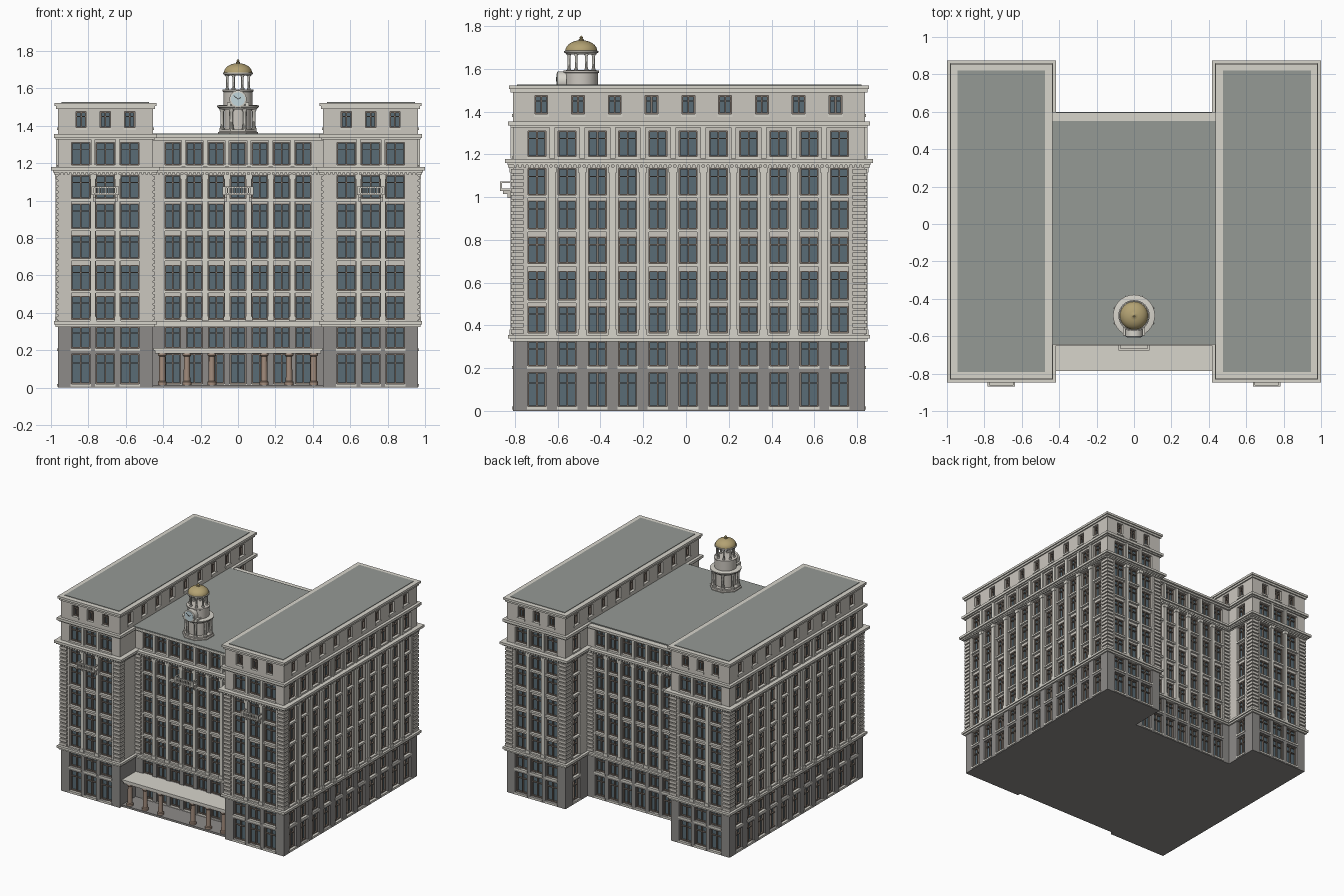
import bpy, bmesh
from math import sin, cos, pi, radians
from mathutils import Matrix, Vector

if "Cube" in bpy.data.objects:
    bpy.data.objects.remove(bpy.data.objects["Cube"])

COL = dict(stone=(.60, .57, .52), trim=(.68, .66, .60), base=(.27, .26, .25), glass=(.10, .15, .18),
           frame=(.22, .18, .15), roof=(.30, .32, .30), gold=(.45, .36, .17), brown=(.36, .26, .20),
           dial=(.55, .68, .72), dark=(.05, .05, .05))
MAT = {}
for k, c in COL.items():
    MAT[k] = bpy.data.materials.new(k)
    MAT[k].diffuse_color = (*c, 1)

parts = {}
QUADS = [(0, 2, 3, 1), (4, 5, 7, 6), (0, 1, 5, 4), (2, 6, 7, 3), (0, 4, 6, 2), (1, 3, 7, 5)]


def box(name, mat, x, y, z, M=None):
    """Axis-aligned box (optionally transformed) collected into a named part."""
    vs, fs = parts.setdefault((name, mat), ([], []))
    n = len(vs)
    for c in range(8):
        p = Vector((x[c & 1], y[c >> 1 & 1], z[c >> 2 & 1]))
        vs.append(M @ p if M else p)
    fs += [tuple(n + i for i in q) for q in QUADS]


def finish(name, mat, bm, smooth=False):
    bmesh.ops.recalc_face_normals(bm, faces=bm.faces)
    me = bpy.data.meshes.new(name)
    bm.to_mesh(me)
    bm.free()
    me.materials.append(MAT[mat])
    ob = bpy.data.objects.new(name, me)
    bpy.context.collection.objects.link(ob)
    if smooth:
        bpy.ops.object.select_all(action='DESELECT')
        ob.select_set(True)
        bpy.context.view_layer.objects.active = ob
        bpy.ops.object.shade_smooth_by_angle(angle=radians(35))


def lathe(name, mat, profile, centres, n=24, M=Matrix()):
    """Turned solid from an (r, z) profile, repeated at every centre."""
    bm = bmesh.new()
    for c in centres:
        rings = [[bm.verts.new(M @ Vector((r * cos(2 * pi * i / n), r * sin(2 * pi * i / n), z)) + Vector(c))
                  for i in range(n)] for r, z in profile]
        for a, b in zip(rings, rings[1:]):
            for i in range(n):
                j = (i + 1) % n
                bm.faces.new((a[i], a[j], b[j], b[i]))
        bm.faces.new(rings[0])
        bm.faces.new(rings[-1])
    finish(name, mat, bm, True)


REC = -.03
GROUND = [(.02, .18), (.21, .325)]
SHAFT = [(.365, .49), (.52, .655), (.69, .815), (.85, .985), (1.01, 1.135)]
TOP = [(1.19, 1.31)]


def window(nm, M, u0, u1, z0, z1):
    d, t, m = (-.018, .01), .006, (u0 + u1) / 2
    d = (-.018, -REC)
    f = (.016, -REC)
    for a, b in ((u0, u0 + t), (u1 - t, u1), (m - .004, m + .004)):
        box(nm + "_window_frames", 'frame', (a, b), f, (z0, z1), M)
    zt = z0 + (z1 - z0) * .68
    for a, b in ((z0, z0 + t), (z1 - t, z1), (zt, zt + .005)):
        box(nm + "_window_frames", 'frame', (u0, u1), f, (a, b), M)


def wall(nm, M, L, bays, levels, mat, z0, z1, front=0):
    """Piers and spandrels around a grid of openings; local y points inwards."""
    e = [-L / 2] + [v for c, w in bays for v in (c - w / 2, c + w / 2)] + [L / 2]
    for a, b in zip(e[::2], e[1::2]):
        box(nm + "_wall", mat, (a, b), (0, -REC), (z0, z1), M)
    zs = [z0] + [v for l in levels for v in l] + [z1]
    for u, v in zip(e[1::2], e[2::2]):
        for i, (a, b) in enumerate(zip(zs[::2], zs[1::2])):
            inner = 0 < i < len(levels)
            box(nm + "_spandrels", mat, (u, v), (front if inner else 0, -REC), (a, b), M)
        for a, b in levels:
            window(nm, M, u, v, a, b)
            box(nm + "_sills", 'trim', (u - .005, v + .005), (-.005, .02), (a - .014, a), M)
    return e


def facade(nm, cx, cy, ang, L, bays):
    M = Matrix.Translation((cx, cy, 0)) @ Matrix.Rotation(radians(ang), 4, 'Z')
    wall(nm + "_base", M, L, bays, GROUND, 'base', 0, .335)
    e = wall(nm + "_shaft", M, L, bays, SHAFT, 'stone', .335, 1.17, .012)
    wall(nm + "_top", M, L, bays, TOP, 'stone', 1.17, 1.335)
    # pilasters with capitals and feet between bays
    for a, b in zip(e[2:-2:2], e[3:-2:2]):
        c, h = (a + b) / 2, min((b - a) / 2 - .002, .016)
        n = nm + "_pilasters"
        box(n, 'trim', (c - h, c + h), (-.012, .01), (.355, 1.14), M)
        box(n, 'trim', (c - h - .004, c + h + .004), (-.016, .01), (1.115, 1.14), M)
        box(n, 'trim', (c - h - .004, c + h + .004), (-.016, .01), (.355, .38), M)
        box(n, 'trim', (c - h * .8, c + h * .8), (-.01, .01), (1.18, 1.33), M)
    # dentils under the main cornice
    k = int(L / .022)
    for i in range(k):
        u = -L / 2 + (i + .5) * L / k
        box(nm + "_dentils", 'trim', (u - .006, u + .006), (-.022, .01), (1.138, 1.152), M)


def attic(nm, cx, cy, ang, L, bays):
    M = Matrix.Translation((cx, cy, 0)) @ Matrix.Rotation(radians(ang), 4, 'Z')
    wall(nm + "_attic", M, L, bays, [(1.39, 1.475)], 'stone', 1.335, 1.505)


def quoins(nm, x, y, h=.06):
    """Stack of rusticated corner blocks."""
    for i in range(26):
        z = .36 + i * .03
        box(nm, 'stone', (x[0], x[1]), (y[0], y[1]), (z, z + .021))


X0, X1, Y0, Y1, CY0, CY1 = .455, .963, -.81, .838, -.615, .565
WC, WL, YC, YL = (X0 + X1) / 2, X1 - X0, (Y0 + Y1) / 2, Y1 - Y0
three = [(-.131, .1), (0, .1), (.131, .1)]
eleven = [(-.1415 * 5 + .1415 * i - .004, .085) for i in range(11)]
seven = [((i - 3) * .1165, .084) for i in range(7)]
at3 = [(-.13, .055), (0, .055), (.13, .055)]
at9 = [((i - 4) * .172 - .003, .06) for i in range(9)]

# wings
for s, side in ((1, "right"), (-1, "left")):
    def sx(a, b): return tuple(sorted((s * a, s * b)))
    r = -REC
    box(side + "_wing_glazing", 'glass', sx(X0 + r, X1 - r), (Y0 + r, Y1 - r), (.01, 1.5))
    box(side + "_wing_floor", 'base', sx(X0, X1), (Y0, Y1), (0, .015))
    facade(side + "_wing_front", s * WC, Y0, 0, WL, three)
    facade(side + "_wing_rear", s * WC, Y1, 180, WL, three)
    facade(side + "_wing_side", s * X1, YC, 90 * s, YL, [(c * s, w) for c, w in eleven[::s]])
    facade(side + "_inner_front", s * X0, (Y0 + CY0) / 2, -90 * s, CY0 - Y0, [])
    facade(side + "_inner_rear", s * X0, (Y1 + CY1) / 2, -90 * s, Y1 - CY1, [(0, .085)])
    attic(side + "_front", s * WC, Y0, 0, WL, at3)
    attic(side + "_rear", s * WC, Y1, 180, WL, at3)
    attic(side + "_outer", s * X1, YC, 90 * s, YL, [(c * s, w) for c, w in at9[::s]])
    attic(side + "_inner", s * X0, YC, -90 * s, YL, [(-c * s, w) for c, w in at9[::-s]])
    # belt course, cornices and roof
    for o, za, zb in ((.012, .325, .338), (.022, .338, .355), (.025, 1.15, 1.16), (.037, 1.16, 1.178),
                      (.012, 1.325, 1.335), (.022, 1.335, 1.355), (.01, 1.49, 1.505), (.018, 1.505, 1.522)):
        box(side + "_wing_cornices", 'trim', sx(X0 - o, X1 + o), (Y0 - o, Y1 + o), (za, zb))
    box(side + "_wing_roof", 'roof', sx(.475, .945), (-.79, .82), (1.51, 1.526))
    # quoins on corners
    q = .008
    for a, b in ((X1 - .055, X1 + q), (X0 - q, X0 + .055)):
        quoins(side + "_quoins", sx(a, b), (Y0 - q, Y0 + .05))
        quoins(side + "_quoins", sx(a, b), (Y1 - .06, Y1 + q))
    quoins(side + "_quoins", sx(.405, X0 + .01), (CY0 - q, CY0 + .01))
    quoins(side + "_quoins", sx(.405, X0 + .01), (CY1 - .01, CY1 + q))

# central block
box("centre_glazing", 'glass', (-.47, .47), (CY0 + .03, CY1 - .03), (.01, 1.33))
box("centre_floor", 'base', (-.46, .46), (-.785, CY1), (0, .015))
facade("centre_front", 0, CY0, 0, 2 * X0, seven)
facade("centre_rear", 0, CY1, 180, 2 * X0, seven)
for o, za, zb in ((.012, .325, .338), (.02, .338, .353), (.022, 1.15, 1.16), (.035, 1.16, 1.176),
                  (.015, 1.32, 1.333), (.03, 1.333, 1.35)):
    box("centre_cornices", 'trim', (-.46, .46), (CY0 - o, CY1 + o), (za, zb))
box("centre_roof", 'roof', (-.46, .46), (-.643, .55), (1.34, 1.358))

# entrance portico
box("portico_canopy", 'trim', (-.453, .453), (-.785, CY0), (.198, .212))
box("portico_beam", 'stone', (-.445, .445), (-.778, CY0), (.182, .198))
PC = [(s * x, -.755, 0) for s in (-1, 1) for x in (.14, .273, .405)]
lathe("portico_columns", 'brown', [(.024, .015), (.024, .03), (.018, .035), (.016, .165), (.023, .172), (.023, .184)], PC, 16)

# balconies
for x, y, w in ((-.71, Y0, .073), (.71, Y0, .073), (0, CY0, .082)):
    box("balcony_slabs", 'trim', (x - w, x + w), (y - .06, y), (1.03, 1.041))
    box("balcony_rails", 'trim', (x - w, x + w), (y - .06, y - .05), (1.066, 1.074))
    for s in (-1, 1):
        e = sorted((x + s * w, x + s * (w - .01)))
        box("balcony_rails", 'trim', e, (y - .06, y), (1.066, 1.074))
        box("balcony_rails", 'trim', e, (y - .06, y - .05), (1.04, 1.07))
        c = x + s * w * .8
        box("balcony_brackets", 'stone', (c - .007, c + .007), (y - .045, y), (1.015, 1.03))
        box("balcony_brackets", 'stone', (c - .007, c + .007), (y - .025, y), (.995, 1.015))
    for i in range(11):
        c = x + (i - 5) * w * .17
        box("balcony_balusters", 'trim', (c - .003, c + .003), (y - .058, y - .052), (1.04, 1.067))

# clock tower
T = (0, -.49, 0)


def around(n, r, off=.5): return [(r * sin(2 * pi * (i + off) / n), -.49 - r * cos(2 * pi * (i + off) / n), 0) for i in range(n)]


lathe("tower_plinth", 'stone', [(.115, 1.35), (.115, 1.365), (.108, 1.37), (.108, 1.38)], [T], 8, Matrix.Rotation(pi / 8, 4, 'Z'))
lathe("tower_core", 'stone', [(.072, 1.37), (.072, 1.5)], [T])
lathe("tower_columns", 'trim', [(.014, 1.375), (.014, 1.385), (.01, 1.39), (.009, 1.475), (.014, 1.482), (.014, 1.49)], around(8, .092), 10)
lathe("tower_cornice", 'trim', [(.1, 1.488), (.104, 1.495), (.112, 1.5), (.112, 1.508), (.09, 1.512)], [T], 32)
lathe("clock_drum", 'stone', [(.078, 1.505), (.078, 1.58), (.084, 1.583), (.084, 1.592), (.07, 1.594)], [T], 32)
lathe("lantern_columns", 'trim', [(.01, 1.592), (.01, 1.6), (.007, 1.604), (.0065, 1.66), (.011, 1.667), (.011, 1.672)], around(8, .062), 10)
lathe("lantern_cornice", 'trim', [(.07, 1.668), (.073, 1.673), (.08, 1.677), (.08, 1.684), (.07, 1.686)], [T], 32)
lathe("dome", 'gold', [(.075 * cos(a * pi / 20), 1.684 + .05 * sin(a * pi / 20)) for a in range(10)] + [(.01, 1.735)], [T], 32)
lathe("finial", 'gold', [(.012, 1.73), (.012, 1.738), (.006, 1.741), (.009, 1.747), (.001, 1.756)], [T], 12)
# clock on the front of the drum
R = Matrix.Rotation(pi / 2, 4, 'X')
lathe("clock_rim", 'trim', [(.046, 0), (.046, .042), (.038, .044)], [(0, -.56, 1.542)], 32, R)
lathe("clock_dial", 'dial', [(.037, .03), (.037, .046)], [(0, -.56, 1.542)], 32, R)
for a, l in ((60, .02), (-50, .03)):
    M = Matrix.Translation((0, -.607, 1.542)) @ Matrix.Rotation(radians(a), 4, 'Y')
    box("clock_hands", 'dark', (-.002, .002), (-.001, .001), (0, l), M)
for s in (-1, 1):
    box("clock_scrolls", 'trim', sorted((s * .04, s * .06)), (-.595, -.54), (1.505, 1.525))

# build all collected box parts
for (name, mat), (vs, fs) in parts.items():
    bm = bmesh.new()
    bv = [bm.verts.new(v) for v in vs]
    for f in fs:
        bm.faces.new([bv[i] for i in f])
    finish(name, mat, bm)

for m in bpy.data.materials:
    if m.users and not m.is_grease_pencil:
        m.use_nodes = True
        m.node_tree.nodes["Principled BSDF"].inputs["Base Color"].default_value = m.diffuse_color
